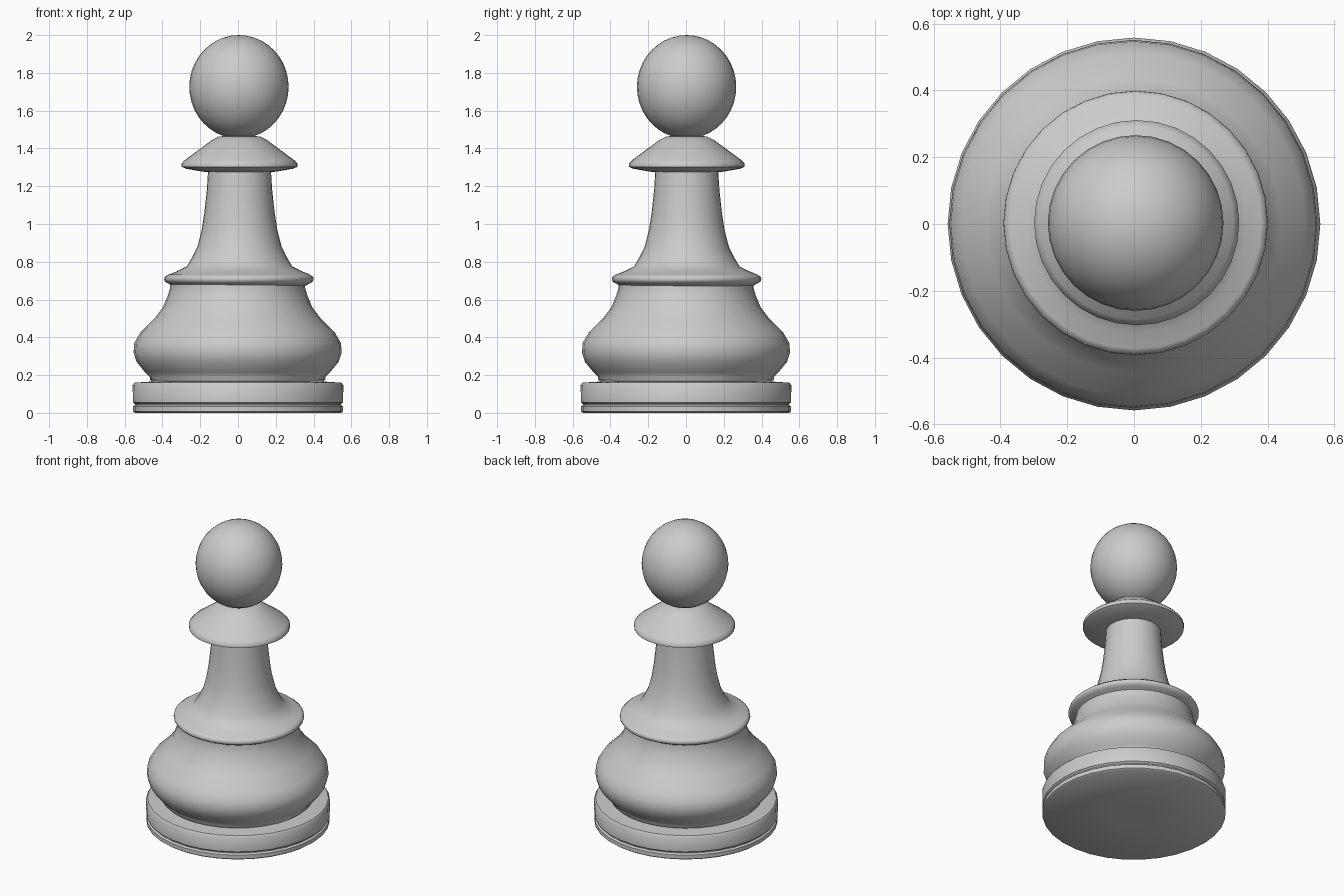
import bpy
import math

cube = bpy.data.objects.get("Cube")
if cube:
    bpy.data.objects.remove(cube, do_unlink=True)

grey = bpy.data.materials.new("plain grey")
grey.use_nodes = True
COLOUR = (0.6, 0.6, 0.6, 1)
grey.diffuse_color = COLOUR
grey.node_tree.nodes["Principled BSDF"].inputs["Base Color"].default_value = COLOUR


def finish(obj, angle):
    obj.data.materials.append(grey)
    bpy.ops.object.select_all(action="DESELECT")
    obj.select_set(True)
    bpy.context.view_layer.objects.active = obj
    bpy.ops.object.shade_smooth_by_angle(angle=math.radians(angle))


def lathe(name, profile, sides=32, offset=(0, 0), angle=40):
    """Turn a bottom-to-top (radius, height) profile around the z axis."""
    verts, faces = [], []
    for r, z in profile:
        for i in range(sides):
            a = math.tau * i / sides
            verts.append((r * math.cos(a), r * math.sin(a), z))
    for k in range(len(profile) - 1):
        for i in range(sides):
            j = (i + 1) % sides
            a, b = k * sides, (k + 1) * sides
            faces.append((a + i, a + j, b + j, b + i))
    mesh = bpy.data.meshes.new(name)
    mesh.from_pydata(verts, [], faces)
    obj = bpy.data.objects.new(name, mesh)
    obj.location = (*offset, 0)
    bpy.context.collection.objects.link(obj)
    finish(obj, angle)
    return obj


# Foot: flat underside around a central disc, thin lower band, groove, tall band
lathe("base", [(0.13, 0), (0.545, 0), (0.556, 0.008), (0.556, 0.034),
               (0.545, 0.042), (0.545, 0.047), (0.556, 0.056), (0.558, 0.147),
               (0.548, 0.16), (0.47, 0.165), (0.44, 0.168)])

# Central disc of the underside, facing inward
disc_mesh = bpy.data.meshes.new("underside_disc")
disc_mesh.from_pydata([(0.13 * math.cos(math.tau * i / 32),
                        0.13 * math.sin(math.tau * i / 32), 0)
                       for i in range(32)], [], [range(32)])
disc = bpy.data.objects.new("underside_disc", disc_mesh)
bpy.context.collection.objects.link(disc)
finish(disc, 40)

# Bulging lower body
lathe("belly", [(0.45, 0.162), (0.465, 0.178), (0.465, 0.19), (0.49, 0.215),
                (0.535, 0.27), (0.551, 0.32), (0.547, 0.37), (0.515, 0.425),
                (0.44, 0.5), (0.395, 0.56), (0.37, 0.62), (0.358, 0.66),
                (0.358, 0.69)], offset=(-0.002, 0), angle=60)

# Rim between body and neck
lathe("waist_ring", [(0.35, 0.672), (0.372, 0.684), (0.39, 0.693),
                     (0.396, 0.706), (0.393, 0.72), (0.375, 0.732),
                     (0.28, 0.738)], offset=(0.005, 0.003), angle=60)

# Tapering neck
lathe("neck", [(0.375, 0.732), (0.33, 0.75), (0.28, 0.775), (0.253, 0.82),
               (0.223, 0.88), (0.2, 0.97), (0.186, 1.06), (0.173, 1.18),
               (0.166, 1.29)], offset=(0.008, 0.004), angle=60)

# Sloping collar
lathe("collar", [(0.15, 1.272), (0.2, 1.278), (0.285, 1.293), (0.306, 1.303),
                 (0.307, 1.32), (0.29, 1.338), (0.205, 1.4), (0.145, 1.445),
                 (0.11, 1.462), (0.07, 1.468)], offset=(0.008, 0.004), angle=60)

# Ball on top
bpy.ops.mesh.primitive_uv_sphere_add(segments=32, ring_count=20, radius=1,
                                     location=(0.005, 0.003, 1.726))
ball = bpy.context.object
ball.name = "head_ball"
ball.scale = (0.263, 0.263, 0.274)
finish(ball, 60)
